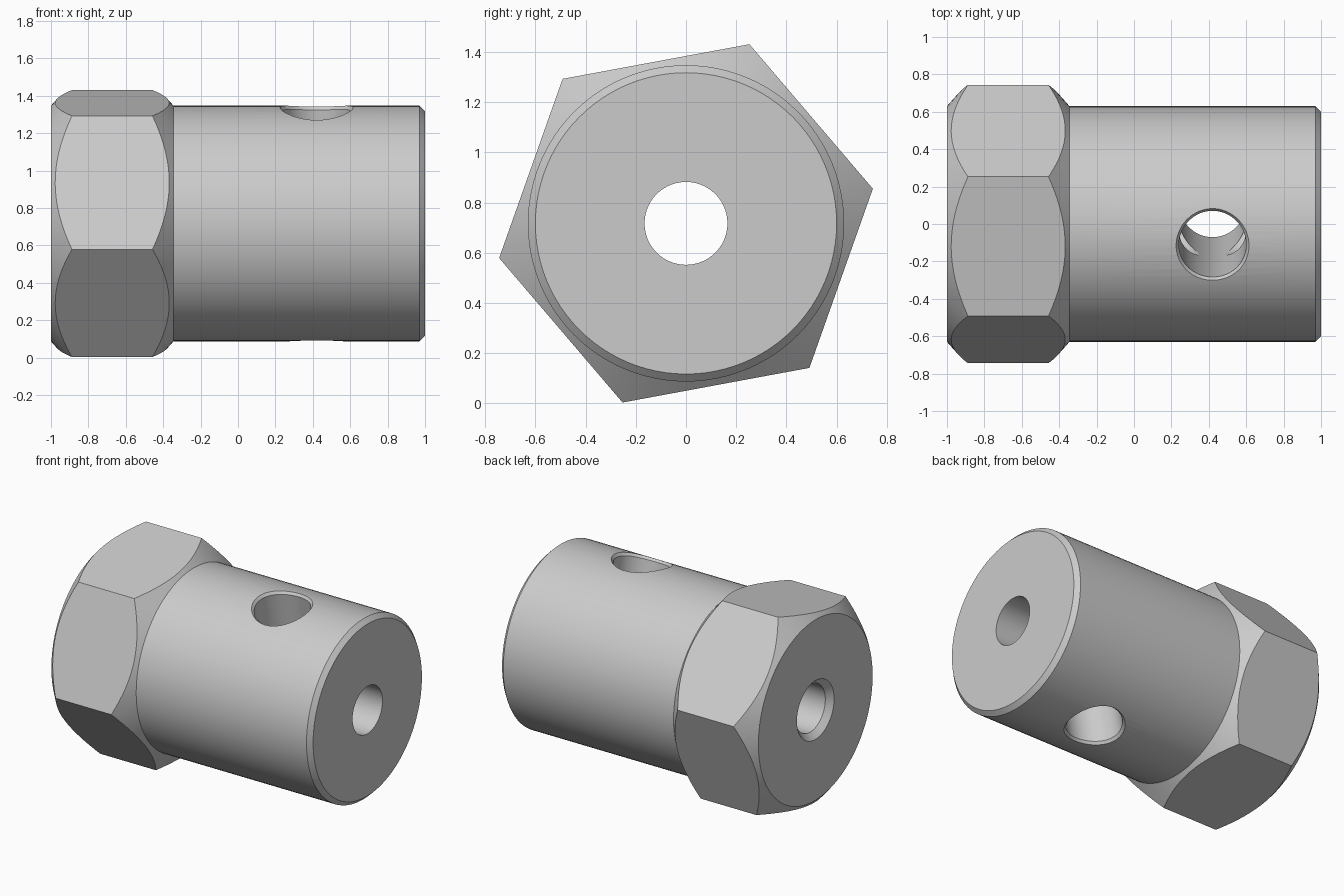
import bpy, bmesh, math
from mathutils import Vector

if "Cube" in bpy.data.objects:
    bpy.data.objects.remove(bpy.data.objects["Cube"])

AXIS_Z = 0.717          # height of the main axis
BODY_R = 0.63
HEX_TURN = math.radians(10.5)
HOLE_DIR = HEX_TURN + math.radians(90)   # cross hole is square to a hex flat

metal = bpy.data.materials.new("plain grey metal")
metal.diffuse_color = (0.6, 0.6, 0.6, 1)
metal.use_nodes = True
metal.node_tree.nodes["Principled BSDF"].inputs["Base Color"].default_value = metal.diffuse_color


def loft(name, rings, closed):
    """Skin a list of equal-length point rings; closed joins last to first, else caps."""
    bm = bmesh.new()
    vs = [[bm.verts.new(p) for p in ring] for ring in rings]
    n = len(vs[0])
    for i in range(len(vs) if closed else len(vs) - 1):
        a, b = vs[i], vs[(i + 1) % len(vs)]
        for j in range(n):
            k = (j + 1) % n
            bm.faces.new((a[j], a[k], b[k], b[j]))
    if not closed:
        bm.faces.new(vs[0])
        bm.faces.new(vs[-1])
    bmesh.ops.recalc_face_normals(bm, faces=bm.faces)
    mesh = bpy.data.meshes.new(name)
    bm.to_mesh(mesh)
    bm.free()
    mesh.materials.append(metal)
    ob = bpy.data.objects.new(name, mesh)
    bpy.context.collection.objects.link(ob)
    return ob


def circle_x(x, r, n, turn=0.0):
    """Ring of n points round the main axis."""
    return [(x, r * math.cos(turn + math.tau * i / n),
             AXIS_Z + r * math.sin(turn + math.tau * i / n)) for i in range(n)]


def hole_ring(r, offset, side, n=64):
    """Ring round the cross hole that follows the curved body surface."""
    d = Vector((0, math.cos(HOLE_DIR), math.sin(HOLE_DIR)))
    e = Vector((0, -d.z, d.y))
    centre = Vector((0.42, 0, AXIS_Z))
    pts = []
    for i in range(n):
        a = math.tau * i / n
        t = r * math.sin(a)
        h = math.sqrt(BODY_R ** 2 - t * t) + offset
        pts.append(centre + Vector((r * math.cos(a), 0, 0)) + e * t + d * (h * side))
    return pts


def cut(ob, cutter, operation):
    cutter.hide_render = True
    mod = ob.modifiers.new(operation.lower(), 'BOOLEAN')
    mod.operation = operation
    mod.solver = 'EXACT'
    mod.object = cutter
    bpy.context.view_layer.objects.active = ob
    bpy.ops.object.modifier_apply(modifier=mod.name)
    bpy.data.objects.remove(cutter)


# turned body: bore, chamfered end, barrel, double-coned head, countersunk bore
profile = [(1, 0.165), (1, 0.60), (0.97, BODY_R), (-0.345, BODY_R), (-0.495, 0.80),
           (-0.85, 0.80), (-1, 0.63), (-1, 0.205), (-0.96, 0.165)]
coupling = loft("hex_coupling", [circle_x(x, r, 96) for x, r in profile], True)

# hexagon flats on the head
hexagon = loft("hex_cutter", [circle_x(x, 0.757, 6, HEX_TURN) for x in (-1.2, 1.2)], False)
cut(coupling, hexagon, 'INTERSECT')

# cross hole with a small chamfer on both rims
steps = [(0.225, 0.04), (0.195, 0.0), (0.18, -0.02)]
rings = [hole_ring(r, o, 1) for r, o in steps] + [hole_ring(r, o, -1) for r, o in reversed(steps)]
cut(coupling, loft("cross_hole_cutter", rings, False), 'DIFFERENCE')

# smooth curved faces, keep edges crisp
coupling.select_set(True)
bpy.context.view_layer.objects.active = coupling
bpy.ops.object.shade_smooth_by_angle(angle=math.radians(25))
